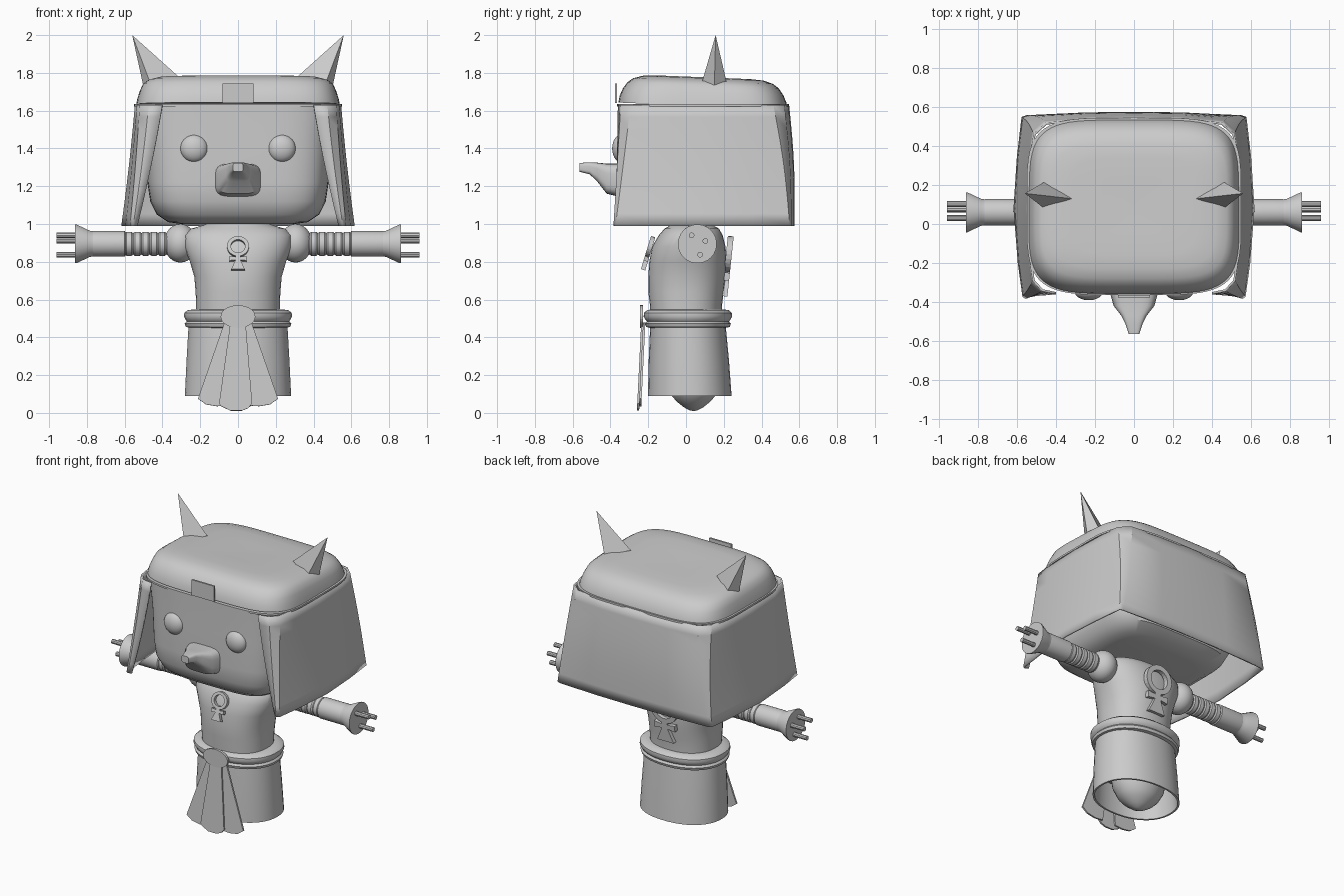
import bpy, bmesh
from math import cos, sin, pi, radians, copysign
from mathutils import Vector, Matrix

if "Cube" in bpy.data.objects:
    bpy.data.objects.remove(bpy.data.objects["Cube"])

grey = bpy.data.materials.new("plain grey")
grey.use_nodes = True
grey.diffuse_color = (0.6, 0.6, 0.6, 1)
grey.node_tree.nodes["Principled BSDF"].inputs["Base Color"].default_value = (0.6, 0.6, 0.6, 1)


def make(name, verts, faces, smooth=True, matrix=Matrix()):
    mesh = bpy.data.meshes.new(name)
    mesh.from_pydata([matrix @ Vector(v) for v in verts], [], faces)
    bm = bmesh.new()
    bm.from_mesh(mesh)
    bmesh.ops.recalc_face_normals(bm, faces=bm.faces)
    bm.to_mesh(mesh)
    bm.free()
    mesh.materials.append(grey)
    obj = bpy.data.objects.new(name, mesh)
    bpy.context.collection.objects.link(obj)
    if smooth:
        bpy.ops.object.select_all(action='DESELECT')
        obj.select_set(True)
        bpy.context.view_layer.objects.active = obj
        bpy.ops.object.shade_smooth_by_angle(angle=radians(35))
    return obj


def loft(name, rings, seg=32, power=2, tilt=0, caps=True, smooth=True, matrix=Matrix()):
    """Stack of superellipse rings given as (z, centre_y, radius_x, radius_y)."""
    verts, faces = [], []
    for z, cy, rx, ry in rings:
        for i in range(seg):
            a = 2 * pi * (i + 0.5) / seg
            x, y = (copysign(abs(f) ** (2 / power), f) for f in (cos(a), sin(a)))
            verts.append((x * rx, cy + y * ry, z - tilt * y * ry))
    for r in range(len(rings) - 1):
        for i in range(seg):
            j = (i + 1) % seg
            faces.append((r * seg + i, r * seg + j, (r + 1) * seg + j, (r + 1) * seg + i))
    if caps:
        faces.append(tuple(range(seg)))
        faces.append(tuple(range(len(verts) - seg, len(verts))))
    return make(name, verts, faces, smooth, matrix)


def ellipsoid(name, centre, radii, n=14):
    rings = [(centre[2] - radii[2] * cos(pi * k / n), centre[1],
              radii[0] * sin(pi * k / n) + 1e-4, radii[1] * sin(pi * k / n) + 1e-4) for k in range(n + 1)]
    return loft(name, rings, seg=28, matrix=Matrix.Translation((centre[0], 0, 0)))


def plate(name, outline, thick, matrix):
    """Extruded xz outline, centred on its own plane."""
    n = len(outline)
    verts = [(x, y, z) for y in (-thick / 2, thick / 2) for x, z in outline]
    faces = [tuple(range(n)), tuple(range(n, 2 * n))]
    faces += [(i, (i + 1) % n, n + (i + 1) % n, n + i) for i in range(n)]
    return make(name, verts, faces, False, matrix)


# Head, cap and the lip between cap and drape
loft("head", [(1.0, .06, .30, .26), (1.01, .06, .37, .34), (1.05, .07, .43, .40), (1.12, .07, .465, .43),
              (1.22, .07, .48, .435), (1.42, .08, .495, .44), (1.63, .08, .52, .44)], seg=64, power=4.5)
loft("cap", [(1.625, .09, .54, .448), (1.66, .09, .533, .442), (1.70, .09, .52, .425), (1.735, .09, .505, .40),
             (1.757, .09, .475, .37), (1.772, .09, .42, .32), (1.777, .09, .32, .25), (1.775, .09, .16, .13),
             (1.773, .09, .01, .01)], seg=64, power=4.5, tilt=0.04)
loft("cap_lip", [(1.622, .09, .535, .445), (1.622, .09, .55, .455), (1.634, .09, .55, .455),
                 (1.634, .09, .535, .445)], seg=64, power=4.5)
plate("cap_badge", [(-.083, 1.64), (.083, 1.64), (.083, 1.745), (-.083, 1.745)], .012,
      Matrix.Translation((0, -.37, 0)))

# Head drape, open at the front, blending from rounded top to square hem
top = [(.40, -.355), (.47, -.34), (.515, -.29), (.53, -.18), (.54, .08), (.53, .34),
       (.51, .46), (.45, .515), (.24, .535)]
hem = [(.535, -.365), (.555, -.378), (.567, -.37), (.59, -.2), (.612, .08), (.595, .34),
       (.572, .545), (.55, .552), (.26, .565)]
top += [(0, .54)] + [(-x, y) for x, y in reversed(top)]
hem += [(0, .568)] + [(-x, y) for x, y in reversed(hem)]
rows, cols = 10, len(top)
verts = []
for r in range(rows + 1):
    t = r / rows
    for p, q in zip(top, hem):
        x = p[0] + (q[0] - p[0]) * (.75 * t + .25 * t * t)
        y = p[1] + (q[1] - p[1]) * t + .012 * sin(pi * t) * (p[1] > .4)
        verts.append((x, y, 1.63 - .64 * t))
faces = [(r * cols + c, r * cols + c + 1, (r + 1) * cols + c + 1, (r + 1) * cols + c)
         for r in range(rows) for c in range(cols - 1)]
drape = make("head_drape", verts, faces)
solid = drape.modifiers.new("thickness", 'SOLIDIFY')
solid.thickness = 0.012
solid.offset = 0

# Beak with a flat blunt tip
loft("beak", [(0, 0, .127, .09), (.08, .01, .105, .08), (.13, .045, .065, .05), (.17, .065, .045, .032),
              (.225, .07, .027, .023)], seg=24, power=4,
     matrix=Matrix.Translation((0, -.34, 1.23)) @ Matrix.Rotation(pi / 2, 4, 'X'))

for side, s in (("left", 1), ("right", -1)):
    ellipsoid(side + "_eye", (s * .232, -.345, 1.40), (.073, .046, .073))
    # Ears are four-sided spikes
    make(side + "_ear", [(s * x, y, z) for x, y, z in (
        (.32, .13, 1.785), (.46, .215, 1.75), (.50, .15, 1.725), (.46, .08, 1.735), (.56, .157, 2.0))],
        [(0, 1, 2, 3), (0, 1, 4), (1, 2, 4), (2, 3, 4), (3, 0, 4)], False)

    # Arm pieces are turned along x
    turn = Matrix.Scale(s, 4, (1, 0, 0)) @ Matrix.Translation((0, .06, .895)) @ Matrix.Rotation(pi / 2, 4, 'Y')

    def turned(name, profile, seg=28, y=0, z=0):
        loft(side + name, [(d, 0, r, r) for d, r in profile], seg,
             matrix=turn @ Matrix.Translation((-z, y, 0)))

    ellipsoid(side + "_shoulder", (s * .305, .06, .898), (.088, .10, .102))
    turned("_upper_arm", [(.32, .065)] + [(.38 + .044 * k + d, r) for k in range(5)
           for d, r in ((0, .058), (.008, .064), (.034, .064), (.042, .058))] + [(.605, .064)])
    turned("_forearm", [(.595, .062), (.60, .068), (.76, .068), (.775, .066)])
    turned("_cuff", [(.76, .066), (.785, .07), (.855, .103), (.862, .103)])
    for k, (y, z) in enumerate([(-.03, .045), (.042, .015), (.015, -.057)]):
        turned("_prong_%d" % (k + 1), [(.85, .015), (.96, .015)], 10, y, z)

# Torso, belt and skirt
loft("torso", [(.50, .0, .22, .19), (.56, .0, .222, .19), (.64, .0, .225, .20), (.72, .005, .232, .205),
               (.80, .01, .255, .205), (.88, .015, .285, .195), (.94, .025, .285, .17), (.975, .03, .25, .145),
               (.995, .03, .18, .11), (1.02, .03, .12, .09)], seg=40, power=2.3)
loft("belt", [(.45, .01, .25, .20), (.455, .01, .277, .222), (.472, .01, .283, .228), (.485, .01, .272, .218),
              (.492, .01, .278, .225), (.51, .01, .287, .235), (.53, .01, .285, .233), (.545, .01, .265, .215),
              (.548, .01, .22, .18)], seg=40, power=2.2)
skirt = [(.47, .01, .262, .20), (.28, .015, .273, .213), (.09, .02, .282, .222)]
inner = [(z, c, a - .012, b - .012) for z, c, a, b in reversed(skirt)]
loft("skirt", skirt + inner[:2] + [(.20, .02, .05, .05)], seg=40, power=2.2)
loft("lower_body", [(.22, .04, .18, .15), (.15, .04, .17, .14), (.09, .04, .135, .115), (.06, .04, .105, .09),
                    (.03, .04, .06, .052), (.014, .04, .025, .022), (.01, .04, .003, .003)])

# Sash: a round clasp and three hanging strips
plate("sash_clasp", [(.092 * cos(2 * pi * k / 28), .51 + .06 * sin(2 * pi * k / 28)) for k in range(28)],
      .016, Matrix.Translation((0, -.235, 0)))
hang = Matrix.Translation((0, -.232, .46)) @ Matrix.Rotation(radians(-2.8), 4, 'X')
plate("sash_middle", [(-.04, .02), (.04, .02), (.075, -.41), (.055, -.435), (.02, -.449),
                      (-.04, -.449), (-.09, -.425), (-.10, -.41)], .012, hang)
for side, s in (("left", 1), ("right", -1)):
    plate(side + "_sash_strip", [(s * x, z) for x, z in ((0, .02), (.075, .01), (.212, -.385), (.17, -.415),
          (.11, -.425), (.05, -.42))], .012, hang @ Matrix.Translation((0, .01, 0)))


# Looped cross emblems on chest and back
def emblem(name, matrix):
    n, verts, faces = 24, [], []
    for k in range(n):
        a = 2 * pi * k / n
        verts += [(r * cos(a), y, r * 0.95 * sin(a)) for r, y in
                  ((.058, -.012), (.058, .012), (.038, .012), (.038, -.012))]
        faces += [(4 * k + e, 4 * k + (e + 1) % 4, (4 * k + 4 + (e + 1) % 4) % (4 * n), (4 * k + 4 + e) % (4 * n))
                  for e in range(4)]
    make(name + "_loop", verts, faces, False, matrix)
    right = [(.013, -.045), (.013, -.06), (.045, -.056), (.045, -.08), (.013, -.076), (.036, -.128)]
    plate(name + "_cross", right + [(-x, z) for x, z in reversed(right)], .024, matrix)


emblem("chest_emblem", Matrix.Translation((0, -.19, .88)) @ Matrix.Rotation(radians(-17), 4, 'X'))
emblem("back_emblem", Matrix.Translation((0, .227, .84)) @ Matrix.Rotation(radians(-6), 4, 'X')
       @ Matrix.Diagonal((1.7, 1.3, 1.75, 1)))
